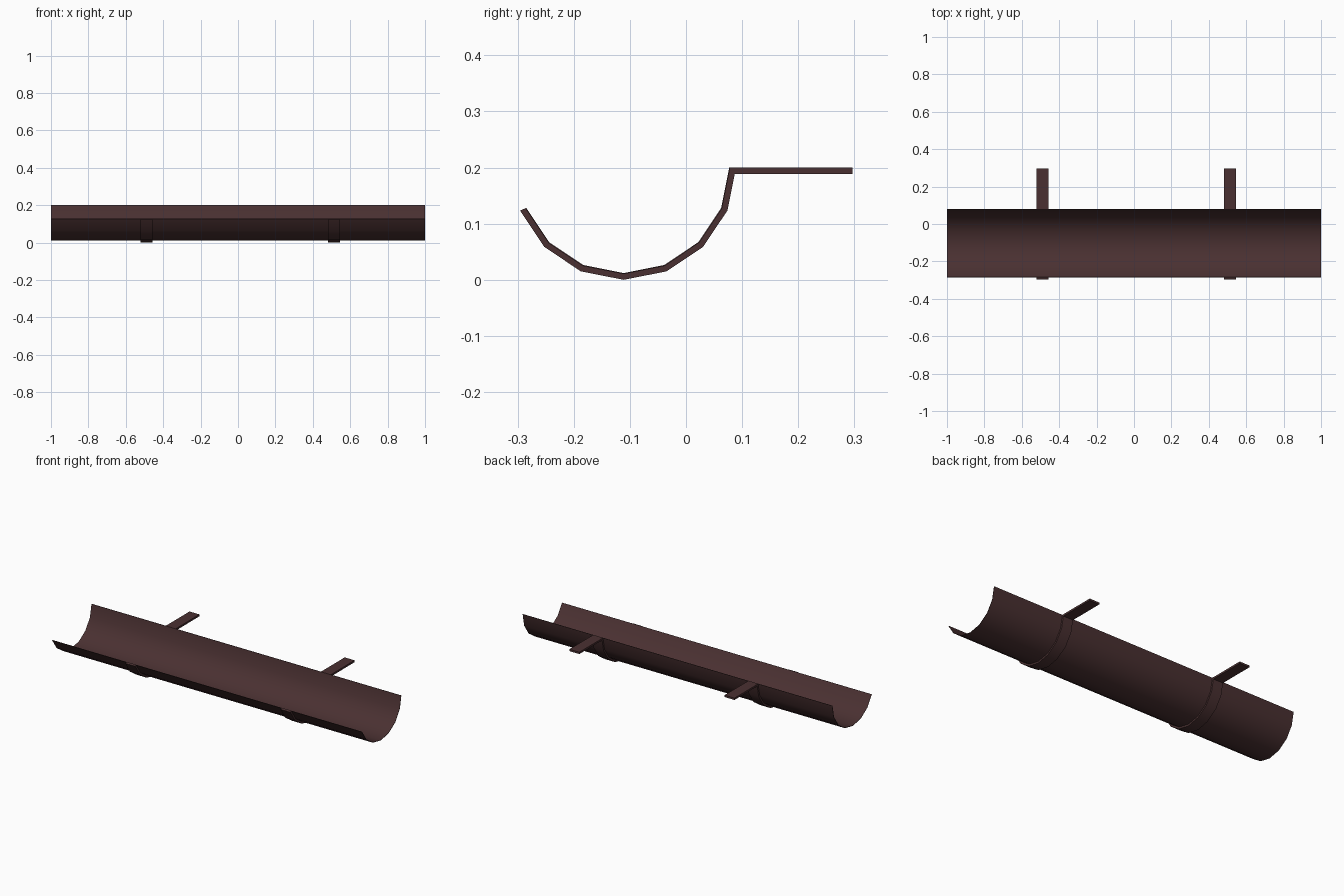
import bpy, bmesh
from math import sin, cos, radians

if "Cube" in bpy.data.objects:
    bpy.data.objects.remove(bpy.data.objects["Cube"])

CY, CZ = -0.111, 0.2          # axis of the half-round trough
INNER, SHEET, OUTER = 0.188, 0.19, 0.2

brown = bpy.data.materials.new("dark_brown_metal")
brown.use_nodes = True
colour = (0.068, 0.030, 0.031, 1)
brown.diffuse_color = colour
brown.node_tree.nodes["Principled BSDF"].inputs["Base Color"].default_value = colour


def arc(radius, steps):
    """Points (y, z) every 22.5 degrees, from the front lip round to the back."""
    angles = [radians(-67.5 + 22.5 * i) for i in range(steps)]
    return [(CY + radius * sin(a), CZ - radius * cos(a)) for a in angles]


def strip(name, outside, inside, x0, x1):
    """Solid strip whose section lies between two matching polylines."""
    bm = bmesh.new()
    rings = []
    for (oy, oz), (iy, iz) in zip(outside, inside):
        rings.append([bm.verts.new(p) for p in
                      ((x0, oy, oz), (x1, oy, oz), (x1, iy, iz), (x0, iy, iz))])
    for a, b in zip(rings, rings[1:]):
        for k in range(4):
            n = (k + 1) % 4
            bm.faces.new((a[k], a[n], b[n], b[k]))
    bm.faces.new(rings[0])
    bm.faces.new(rings[-1])
    bmesh.ops.recalc_face_normals(bm, faces=bm.faces)
    mesh = bpy.data.meshes.new(name)
    bm.to_mesh(mesh)
    bm.free()
    mesh.materials.append(brown)
    obj = bpy.data.objects.new(name, mesh)
    bpy.context.collection.objects.link(obj)
    bpy.ops.object.select_all(action='DESELECT')
    obj.select_set(True)
    bpy.context.view_layer.objects.active = obj
    bpy.ops.object.shade_smooth_by_angle(angle=radians(30))
    return obj


# Thin half-round gutter, front lip lower than the back
strip("gutter_trough", arc(SHEET, 8), arc(INNER, 8), -1, 1)

# Brackets: curved strap under the gutter with a flat arm to the back
under = arc(OUTER, 7) + [(0.087, 0.189), (0.297, 0.189)]
over = arc(SHEET - 0.001, 7) + [(0.078, 0.2), (0.297, 0.2)]
for side, x in (("right", -0.489), ("left", 0.513)):
    strip(side + "_bracket", under, over, x - 0.032, x + 0.032)
